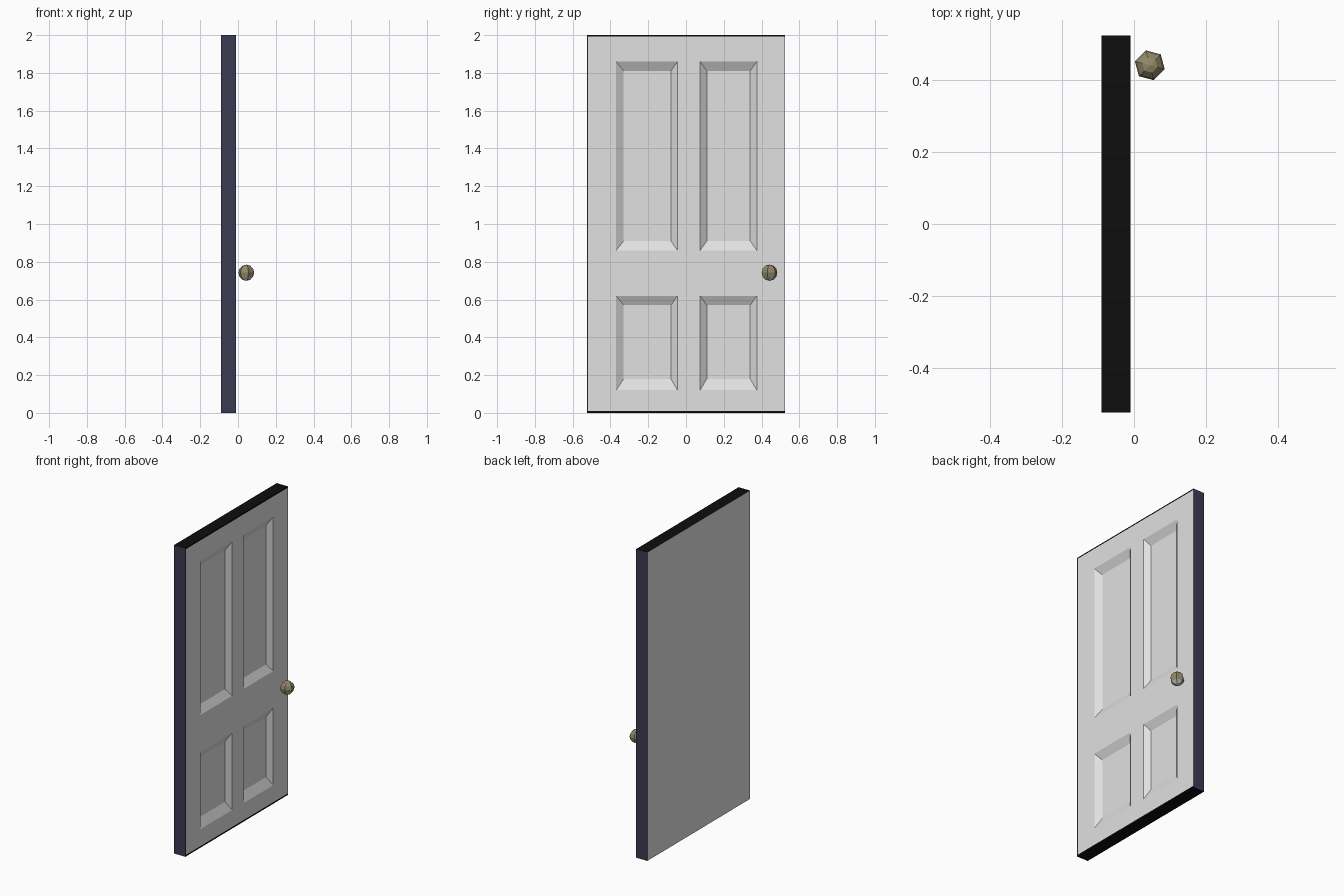
import bpy, bmesh, math
from mathutils import Matrix

if "Cube" in bpy.data.objects:
    bpy.data.objects.remove(bpy.data.objects["Cube"])


def make_mat(name, rgb):
    m = bpy.data.materials.new(name)
    m.diffuse_color = (*rgb, 1)
    m.use_nodes = True
    m.node_tree.nodes["Principled BSDF"].inputs["Base Color"].default_value = m.diffuse_color
    return m


PALE = make_mat("pale_grey", (0.75, 0.75, 0.75))
SLATE = make_mat("dark_slate", (0.045, 0.043, 0.085))
BLACK = make_mat("black", (0.004, 0.004, 0.004))
BRASS = make_mat("dull_brass", (0.29, 0.25, 0.14))
SILVER = make_mat("silver", (0.55, 0.55, 0.53))


def finish(name, bm, mats):
    me = bpy.data.meshes.new(name)
    bm.to_mesh(me)
    bm.free()
    for m in mats:
        me.materials.append(m)
    ob = bpy.data.objects.new(name, me)
    bpy.context.collection.objects.link(ob)
    return ob


# Door slab: closed box whose front is a grid with sunken bevelled panels
XF, XB, DEPTH = -0.01, -0.09, 0.027
W, H = 0.525, 2.0
ys = [-W, -0.518, -0.37, -0.045, 0.075, 0.375, W]
zs = [0, 0.01, 0.12, 0.62, 0.86, 1.86, 1.992, H]
inner_y = {2: (-0.33, -0.08), 4: (0.11, 0.34)}
inner_z = {2: (0.18, 0.57), 4: (0.91, 1.81)}

bm = bmesh.new()


def quad(pts, mat):
    f = bm.faces.new([bm.verts.new(p) for p in pts])
    f.material_index = mat


def rect(x, y0, y1, z0, z1):
    return [(x, y0, z0), (x, y1, z0), (x, y1, z1), (x, y0, z1)]


for i in range(len(ys) - 1):
    for j in range(len(zs) - 1):
        outer = rect(XF, ys[i], ys[i + 1], zs[j], zs[j + 1])
        if i in inner_y and j in inner_z:
            inner = rect(XF - DEPTH, *inner_y[i], *inner_z[j])
            quad(inner, 0)
            for k in range(4):
                n = (k + 1) % 4
                quad([outer[k], outer[n], inner[n], inner[k]], 0)
        else:
            # thin dark rim along the top, bottom and hinge edge
            rim = 2 if j in (0, len(zs) - 2) else 1 if i == 0 else 0
            quad(outer, rim)

# Back, slate sides, black top and bottom
front, back = rect(XF, -W, W, 0, H), rect(XB, -W, W, 0, H)
quad(back[::-1], 0)
for k, mat in enumerate((2, 1, 2, 1)):
    n = (k + 1) % 4
    quad([front[n], front[k], back[k], back[n]], mat)
bmesh.ops.remove_doubles(bm, verts=bm.verts, dist=1e-5)
finish("door", bm, [PALE, SLATE, BLACK])

# Knob: low-poly ball, lighter underneath
bm = bmesh.new()
bmesh.ops.create_uvsphere(bm, u_segments=6, v_segments=6, radius=0.043,
                          matrix=Matrix.Rotation(math.radians(15), 4, 'Z'))
bm.normal_update()
for f in bm.faces:
    f.material_index = 1 if f.normal.z < -0.5 else 0
knob = finish("door_knob", bm, [BRASS, SILVER])
knob.location = (0.044, 0.442, 0.742)
